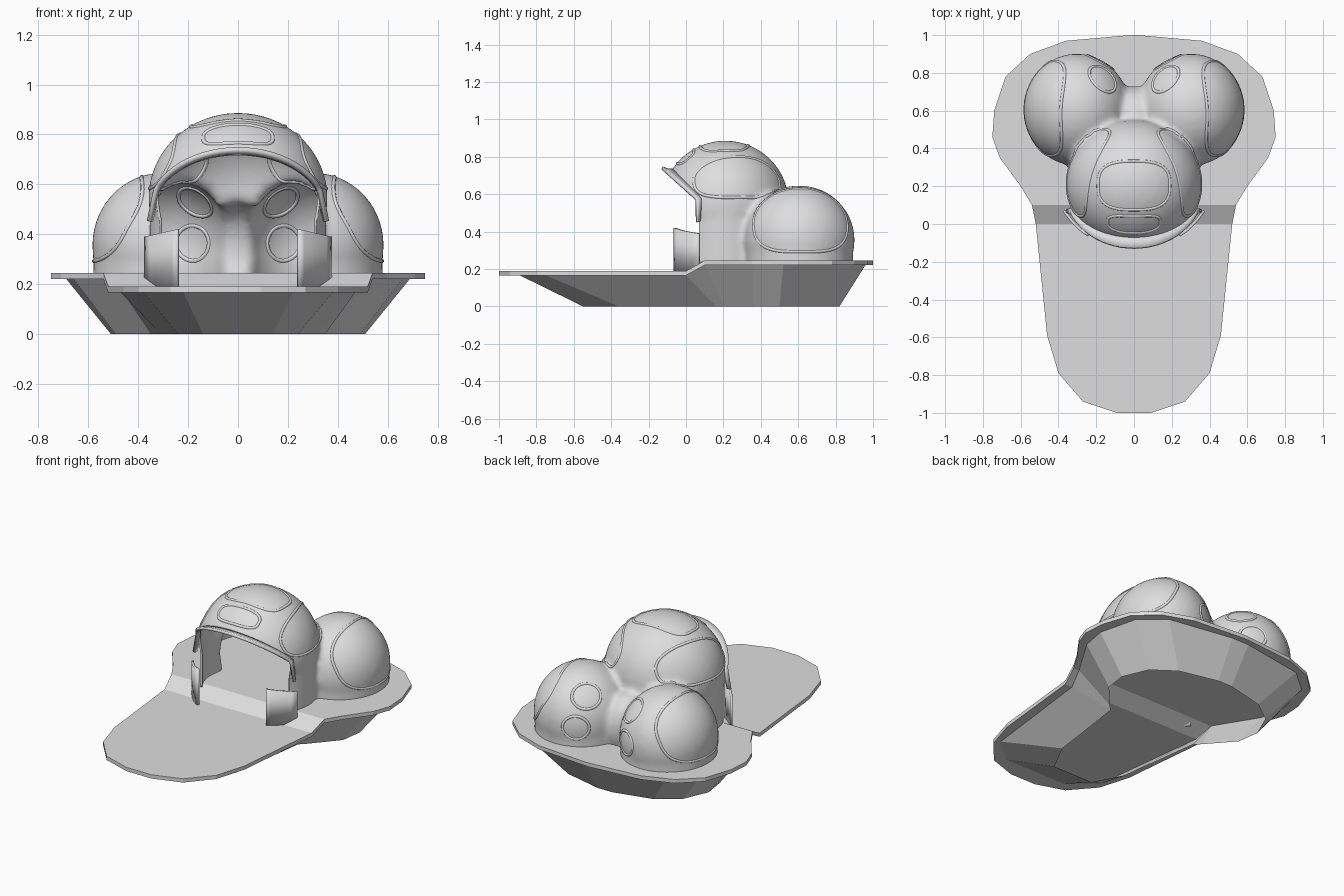
import bpy, bmesh, math
from mathutils import Vector, Matrix
from mathutils.bvhtree import BVHTree

if "Cube" in bpy.data.objects:
    bpy.data.objects.remove(bpy.data.objects["Cube"])

grey = bpy.data.materials.new("light_grey")
grey.diffuse_color = (0.73, 0.73, 0.73, 1)
grey.use_nodes = True
grey.node_tree.nodes["Principled BSDF"].inputs["Base Color"].default_value = grey.diffuse_color


def add_object(name, bm, smooth=False):
    bmesh.ops.recalc_face_normals(bm, faces=bm.faces)
    me = bpy.data.meshes.new(name)
    bm.to_mesh(me)
    bm.free()
    me.materials.append(grey)
    ob = bpy.data.objects.new(name, me)
    bpy.context.collection.objects.link(ob)
    if smooth:
        for p in me.polygons:
            p.use_smooth = True
    return ob


def strip_solid(name, top, bottom, open_ends=False):
    """Mirrored solid from matching half outlines (x, y, z), front to back."""
    bm = bmesh.new()
    rows = []
    for t, b in zip(top, bottom):
        rows.append([bm.verts.new(p) for p in
                     ((-t[0], t[1], t[2]), t, b, (-b[0], b[1], b[2]))])
    for a, b in zip(rows, rows[1:]):
        for i in ((1, 3) if open_ends else range(4)):
            j = (i + 1) % 4
            bm.faces.new((a[i], a[j], b[j], b[i]))
    bm.faces.new(rows[0])
    bm.faces.new(rows[-1])
    return add_object(name, bm)


# deck plate with a ramp between the low front and the high back
def deck_z(y):
    return 0.19 + 0.055 * min(1, max(0, y / 0.1))


outline = [(0.09, -1), (0.27, -0.94), (0.40, -0.79), (0.46, -0.59), (0.52, 0),
           (0.54, 0.1), (0.60, 0.2), (0.71, 0.35), (0.75, 0.46), (0.74, 0.6),
           (0.68, 0.78), (0.55, 0.9), (0.36, 0.97), (0.02, 1.0)]
strip_solid("deck", [(x, y, deck_z(y)) for x, y in outline],
            [(x, y, deck_z(y) - 0.024) for x, y in outline])

# tapered hull skirt below the deck, open underneath
hull_top = [(0.22, -0.89), (0.38, -0.75), (0.47, 0.0), (0.50, 0.1), (0.66, 0.36),
            (0.69, 0.52), (0.63, 0.76), (0.48, 0.89), (0.06, 0.96)]
hull_low = [(0.14, -0.55), (0.24, -0.36), (0.31, 0.16), (0.35, 0.20), (0.49, 0.36),
            (0.51, 0.50), (0.44, 0.66), (0.30, 0.76), (0.05, 0.82)]
strip_solid("hull", [(x, y, deck_z(y) - 0.023) for x, y in hull_top],
            [(x, y, 0) for x, y in hull_low], True)

# three merged domes
MAIN, MAIN_R = Vector((0, 0.21, 0.545)), Vector((0.36, 0.342, 0.342))
REAR, REAR_R = Vector((0.303, 0.605, 0.355)), Vector((0.282, 0.297, 0.292))


def ball(bm, c, r):
    bmesh.ops.create_uvsphere(bm, u_segments=48, v_segments=24, radius=1,
                              matrix=Matrix.Translation(c) @ Matrix.Diagonal((*r, 1)))


def drum(bm, c, rx, ry, z0, z1):
    m = Matrix.Translation((c.x, c.y, (z0 + z1) / 2)) @ Matrix.Diagonal((rx, ry, z1 - z0, 1))
    bmesh.ops.create_cone(bm, cap_ends=True, segments=48, radius1=1, radius2=1,
                          depth=1, matrix=m)


bm = bmesh.new()
ball(bm, MAIN, MAIN_R)
drum(bm, MAIN, 0.355, 0.30, 0.15, 0.55)
for s in (-1, 1):
    c = Vector((s * REAR.x, REAR.y, REAR.z))
    ball(bm, c, REAR_R)
    drum(bm, c, 0.278, 0.288, 0.15, 0.36)
ball(bm, Vector((0, 0.57, 0.33)), Vector((0.16, 0.16, 0.2)))
raw = add_object("dome_blank", bm)
rm = raw.modifiers.new("merge", 'REMESH')
rm.mode = 'VOXEL'
rm.voxel_size = 0.016
sm = raw.modifiers.new("soften", 'SMOOTH')
sm.factor = 0.5
sm.iterations = 8
dg = bpy.context.evaluated_depsgraph_get()
bm = bmesh.new()
bm.from_mesh(raw.evaluated_get(dg).to_mesh())
bpy.data.objects.remove(raw)
tree = BVHTree.FromBMesh(bm)


# trim at the deck and open the front
def cut(co, no, clear=False):
    bmesh.ops.bisect_plane(bm, geom=bm.verts[:] + bm.edges[:] + bm.faces[:],
                           plane_co=co, plane_no=no, clear_inner=clear)


cut((0, 0, 0.235), (0, 0, 1), True)
cut((0, 0.07, 0), (0, 1, 0))
cut((0, 0, 0.64), (0, 1, 1))
gone = []
for f in bm.faces:
    c = f.calc_center_median()
    if c.y < 0.07 and c.y + c.z < 0.64:
        gone.append(f)
bmesh.ops.delete(bm, geom=gone, context='FACES')
shell = add_object("dome_shell", bm, True)
th = shell.modifiers.new("thickness", 'SOLIDIFY')
th.thickness = 0.01

# visor lip flaring forward over the opening
bm = bmesh.new()
rows = []
path = [(-0.348, 0.065, 0.45, 0.15)]
for i in range(-12, 13):
    t = math.radians(70 * i / 12)
    k = 0.233 * math.cos(t)
    path.append((0.345 * math.sin(t), 0.15 - k, 0.49 + k, math.cos(t)))
path.append((0.348, 0.065, 0.45, 0.15))
for x, y, z, k in path:
    rows.append([bm.verts.new((x, y + 0.012, z + 0.005)),
                 bm.verts.new((x * 1.015, y - 0.015 * k, z + 0.006 * k)),
                 bm.verts.new((x * 1.03, y - 0.045 * k, z + 0.018 * k))])
for a, b in zip(rows, rows[1:]):
    for i in range(2):
        bm.faces.new((a[i], b[i], b[i + 1], a[i + 1]))
visor = add_object("visor", bm, True)
th = visor.modifiers.new("thickness", 'SOLIDIFY')
th.thickness = 0.018
th.offset = 0

# curved guard plates beside the entrance
for side, s in (("left", -1), ("right", 1)):
    bm = bmesh.new()
    cols = []
    for i in range(7):
        u = i / 6
        x = s * (0.24 + 0.13 * u)
        y = -0.06 + 0.13 * u - 0.015 * math.sin(math.pi * u)
        cols.append((bm.verts.new((x, y, 0.19)), bm.verts.new((x, y, 0.42 - 0.03 * u))))
    for a, b in zip(cols, cols[1:]):
        bm.faces.new((a[0], b[0], b[1], a[1]))
    ob = add_object(side + "_guard", bm, True)
    th = ob.modifiers.new("thickness", 'SOLIDIFY')
    th.thickness = 0.015
    th.offset = 0


# raised window frames wrapped onto the domes
def frame(name, c, r, d, a, b, power=2.5):
    d = Vector(d).normalized()
    side = Vector((-d.y, d.x, 0))
    side = side.normalized() if side.length > 0.05 else Vector((1, 0, 0))
    up = d.cross(side)
    bm = bmesh.new()
    n, loops = 56, []
    for i in range(n):
        t = 2 * math.pi * i / n
        ct, st = math.cos(t), math.sin(t)
        e = (abs(ct) ** power + abs(st) ** power) ** (-1 / power)
        w = Vector((a * ct * e, b * st * e))
        ang = w.length
        v = d * math.cos(ang) + (side * w.x + up * w.y) / ang * math.sin(ang)
        p = c + Vector((v.x * r.x, v.y * r.y, v.z * r.z))
        hit, nor, _, _ = tree.find_nearest(p)
        loops.append((hit, nor))
    rings = []
    for i in range(n):
        p, nor = loops[i]
        tan = (loops[(i + 1) % n][0] - loops[i - 1][0]).normalized()
        out = nor.cross(tan)
        rings.append([bm.verts.new(p + out * o + nor * h) for o, h in
                      ((-0.010, -0.003), (-0.004, 0.005), (0.004, 0.005), (0.010, -0.003),
                       (0.006, -0.015), (-0.006, -0.015))])
    for i in range(n):
        q, w = rings[i], rings[(i + 1) % n]
        for j in range(6):
            k = (j + 1) % 6
            bm.faces.new((q[j], q[k], w[k], w[j]))
    add_object(name, bm, True)


frame("top_window_frame", MAIN, MAIN_R, (0, -0.02, 1), 0.56, 0.39, 3)
frame("front_window_frame", MAIN, MAIN_R, (0, -0.62, 0.75), 0.40, 0.17, 3)
for side, s in (("left", -1), ("right", 1)):
    frame(side + "_main_window_frame", MAIN, MAIN_R, (s, 0.30, 0.55), 0.78, 0.37)
    c = Vector((s * REAR.x, REAR.y, REAR.z))
    frame(side + "_large_window_frame", c, REAR_R, (s, 0.05, 0.58), 1.02, 0.74)
    frame(side + "_upper_window_frame", c, REAR_R, (-s * 0.15, 0.17, 0.19), 0.30, 0.27, 2)
    frame(side + "_lower_window_frame", c, REAR_R, (-s * 0.13, 0.25, 0.01), 0.28, 0.25, 2)
